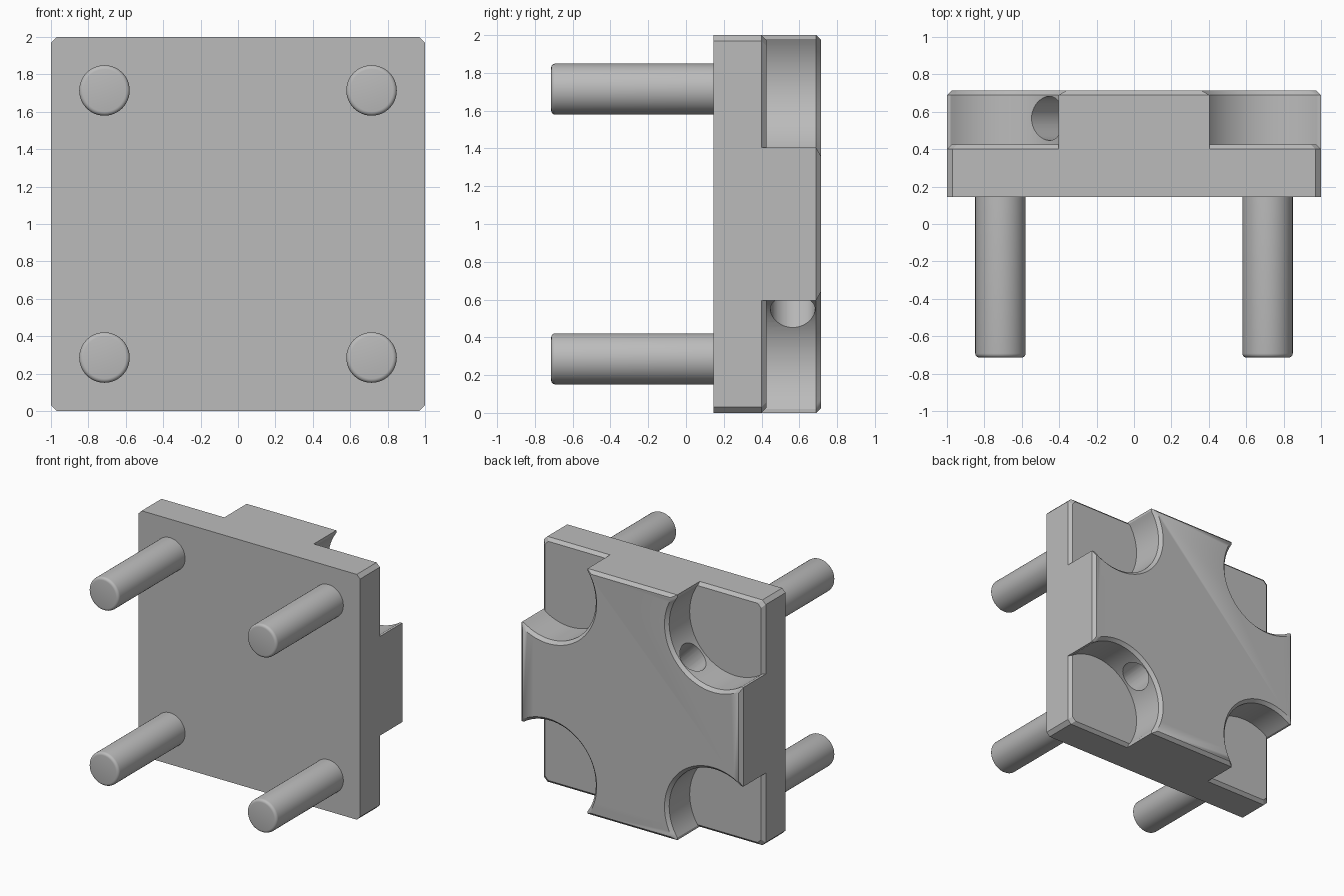
import bpy
import bmesh
from math import sin, cos, tau, pi, asin, sqrt, radians
from mathutils import Vector

cube = bpy.data.objects.get("Cube")
if cube:
    bpy.data.objects.remove(cube, do_unlink=True)

FRONT, STEP, BACK = 0.145, 0.40, 0.714   # depth planes along y
CHAMFER = 0.025

grey = bpy.data.materials.new("plain grey")
grey.use_nodes = True
colour = (0.5, 0.5, 0.5, 1)
grey.diffuse_color = colour
grey.node_tree.nodes["Principled BSDF"].inputs["Base Color"].default_value = colour


def loft(name, rings, centre=(0, 1)):
    """Closed solid through matching (y, outline) rings; outlines lie in x-z."""
    bm = bmesh.new()
    loops = [[bm.verts.new((x + centre[0], y, z + centre[1])) for x, z in pts]
             for y, pts in rings]
    for a, b in zip(loops, loops[1:]):
        for i in range(len(a)):
            j = (i + 1) % len(a)
            bm.faces.new((a[i], a[j], b[j], b[i]))
    bm.faces.new(loops[0])
    bm.faces.new(loops[-1])
    bmesh.ops.recalc_face_normals(bm, faces=bm.faces)
    mesh = bpy.data.meshes.new(name)
    bm.to_mesh(mesh)
    bm.free()
    mesh.materials.append(grey)
    obj = bpy.data.objects.new(name, mesh)
    bpy.context.collection.objects.link(obj)
    return obj


def four_fold(corner):
    """Repeat a corner outline round all four corners."""
    pts = []
    for _ in range(4):
        pts += corner
        corner = [(-z, x) for x, z in corner]
    return pts


def square(h, cut=0.03):
    return four_fold([(h, h - cut), (h - cut, h)])


def scooped(h, r, c=0.745, lip=0.02, steps=40):
    """Square outline with a round pocket taken out of each corner."""
    e = h - lip
    a = c - sqrt(r * r - (e - c) ** 2)
    start = -asin((c - a) / r)
    sweep = -1.5 * pi - 2 * start
    arc = [(c + r * cos(start + sweep * i / steps),
            c + r * sin(start + sweep * i / steps)) for i in range(steps + 1)]
    return four_fold([(h, a)] + arc + [(a, h)])


def circle(r, n=48):
    return [(r * cos(tau * i / n), r * sin(tau * i / n)) for i in range(n)]


def smooth(obj):
    bpy.ops.object.select_all(action="DESELECT")
    obj.select_set(True)
    bpy.context.view_layer.objects.active = obj
    bpy.ops.object.shade_smooth_by_angle(angle=radians(30))


# Base plate with chamfered rear rim
loft("base_plate", [(FRONT, square(1)), (STEP, square(1)),
                    (STEP + CHAMFER, square(1 - CHAMFER))])

# Raised cross-shaped block between the corner pockets
R = 0.414
block = loft("raised_block", [(STEP, scooped(1, R)), (BACK - CHAMFER, scooped(1, R)),
                              (BACK, scooped(1 - CHAMFER, R + CHAMFER))])

# Diagonal bore joining two opposite pockets
bpy.ops.mesh.primitive_cylinder_add(vertices=48, radius=0.118, depth=1.8,
                                    location=(0, 0.565, 1))
cutter = bpy.context.object
cutter.name = "bore_cutter"
cutter.hide_render = True
cutter.rotation_euler = Vector((-1, 0, 1)).to_track_quat("Z", "Y").to_euler()
cutter.data.materials.append(grey)
bore = block.modifiers.new("bore", "BOOLEAN")
bore.operation = "DIFFERENCE"
bore.solver = "EXACT"
bore.object = cutter
bpy.context.view_layer.objects.active = block
bpy.ops.object.modifier_apply(modifier=bore.name)
bpy.data.objects.remove(cutter, do_unlink=True)
smooth(block)

# Four round pins with softened tips
PIN_R, FILLET = 0.135, 0.022
for side, sx in (("right", -1), ("left", 1)):
    for level, sz in (("lower", -1), ("upper", 1)):
        rings = [(-BACK + FILLET * (1 - sin(t)), circle(PIN_R - FILLET * (1 - cos(t))))
                 for t in (pi / 2 * (1 - k / 4) for k in range(5))]
        rings.append((FRONT + 0.02, circle(PIN_R)))
        smooth(loft(f"{level}_{side}_pin", rings, (sx * 0.714, 1 + sz * 0.714)))
